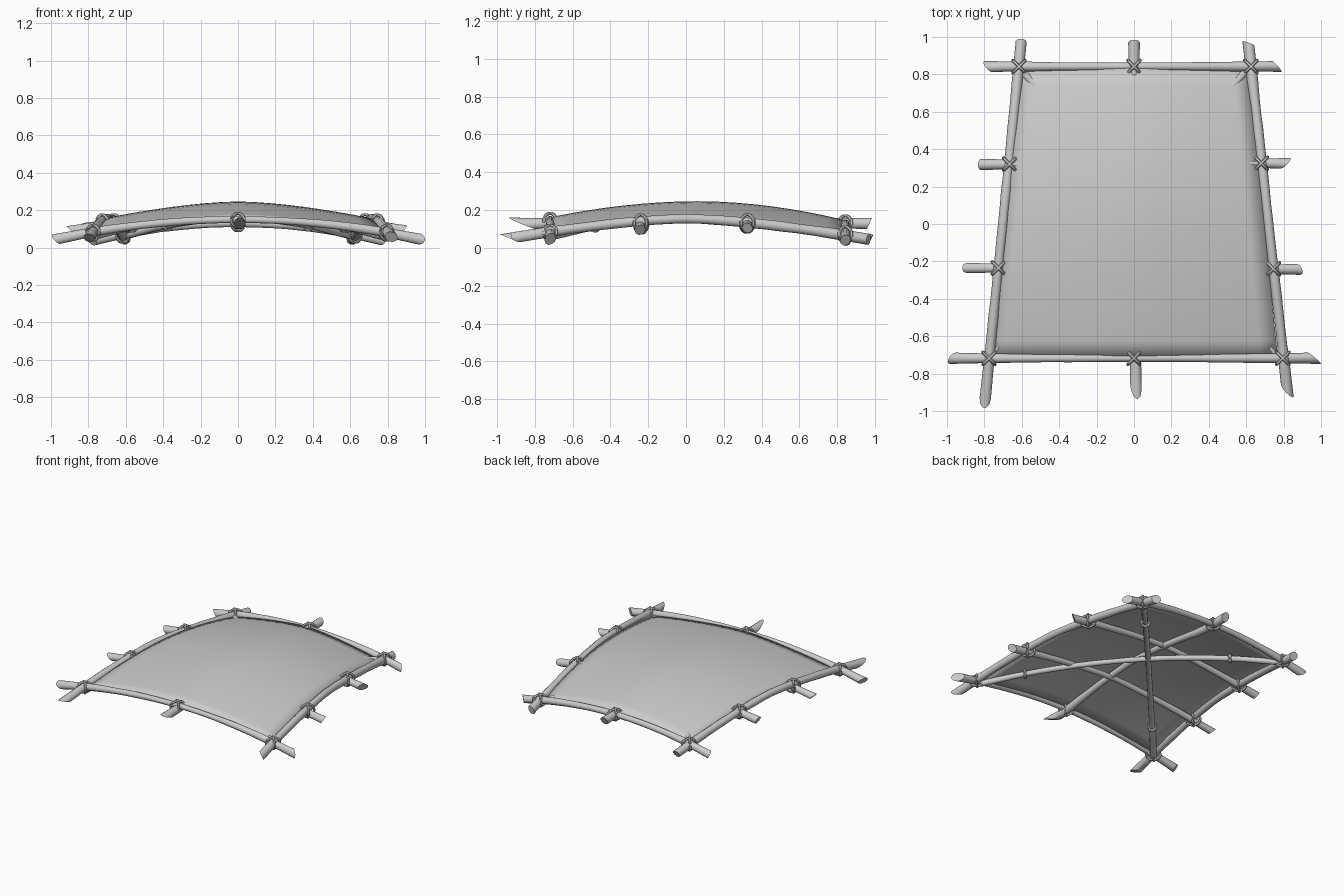
import bpy, bmesh, math, random
from mathutils import Vector

if "Cube" in bpy.data.objects:
    bpy.data.objects.remove(bpy.data.objects["Cube"])

random.seed(4)
grey = bpy.data.materials.new("weathered_grey")
grey.diffuse_color = (0.6, 0.6, 0.6, 1)
grey.use_nodes = True
grey.node_tree.nodes["Principled BSDF"].inputs["Base Color"].default_value = grey.diffuse_color
UP = Vector((0, 0, 1))


def finish(name, bm):
    bmesh.ops.recalc_face_normals(bm, faces=bm.faces[:])
    me = bpy.data.meshes.new(name)
    bm.to_mesh(me)
    bm.free()
    me.materials.append(grey)
    me.shade_smooth()
    me.set_sharp_from_angle(angle=math.radians(40))
    ob = bpy.data.objects.new(name, me)
    bpy.context.collection.objects.link(ob)
    return ob


def tube(bm, pts, radii, sides, cuts=None, closed=False):
    """Sweep a round section; cuts = (side, up) lean of the sliced start and end."""
    n, rings = len(pts), []
    for i, p in enumerate(pts):
        a = pts[i - 1] if closed or i else p
        b = pts[(i + 1) % n] if closed or i < n - 1 else p
        t = (b - a).normalized()
        ref = UP if abs(t.z) < 0.95 or not closed else Vector((1, 0, 0))
        s = t.cross(ref).normalized()
        u = s.cross(t)
        ring = []
        for k in range(sides):
            ang = math.tau * k / sides
            c, d = math.cos(ang), math.sin(ang)
            q = p + (s * c + u * d) * radii[i]
            if cuts and i in (0, n - 1):
                cs, cu = cuts[0 if i == 0 else 1]
                back = (abs(cs) + abs(cu) - cs * c - cu * d) * 0.5
                q += t * back * (1 if i == 0 else -1)
            ring.append(bm.verts.new(q))
        rings.append(ring)
    for i in range(n if closed else n - 1):
        r0, r1 = rings[i], rings[(i + 1) % n]
        for k in range(sides):
            m = (k + 1) % sides
            bm.faces.new((r0[k], r0[m], r1[m], r1[k]))
    if not closed:
        bm.faces.new(rings[0])
        bm.faces.new(rings[-1])


def pole(name, start, end, height, r_mid, r_end, cuts, steps=18):
    """Slightly knobbly bent pole; height(x, y) gives the arch."""
    a, b = Vector(start), Vector(end)
    pts, radii = [], []
    # the first and last spans are long enough to carry the slanted cut
    ts = [0] + [0.115 + 0.77 * i / steps for i in range(steps + 1)] + [1]
    for t in ts:
        p = a.lerp(b, t)
        pts.append(Vector((p.x, p.y, height(p.x, p.y))))
        w = abs(2 * t - 1) ** 2
        radii.append((r_mid + (r_end - r_mid) * w) * random.uniform(0.95, 1.05))
    bm = bmesh.new()
    tube(bm, pts, radii, 10, cuts)
    return finish(name, bm)


# Arch heights of each pole
def front_z(x, y): return 0.15 - 0.11 * x * x
def back_z(x, y): return 0.13 - 0.15 * x * x
def side_z(x, y): return 0.155 - 0.115 * abs(y) ** 1.5
def cross_z(x, y): return 0.19 - 0.115 * abs(x) ** 1.5
def ridge_z(x, y): return max(0.215 - 0.14 * abs(y) ** 1.5, 0.13)
def diagonal_z(x, y): return 0.165 - 0.105 * ((y - 0.06) / 0.78) ** 2


# Outer frame
pole("front_rail", (-1, -0.718), (1, -0.718), front_z, 0.019, 0.031, ((0.03, 0.03), (0.07, 0)))
pole("back_rail", (-0.81, 0.842), (0.79, 0.842), back_z, 0.021, 0.029, ((-0.04, 0.02), (0.05, 0)))
pole("left_rail", (-0.8, -0.98), (-0.602, 0.985), side_z, 0.026, 0.03, ((0, 0.1), (0, 0.02)))
pole("right_rail", (0.825, -0.94), (0.61, 0.98), side_z, 0.026, 0.03, ((0.07, 0.03), (-0.03, 0)))

# Inner supports
pole("ridge_pole", (0.01, -0.955), (0, 0.985), ridge_z, 0.022, 0.032, ((0.04, 0.15), (0, 0.03)))
pole("front_cross_pole", (-0.915, -0.235), (0.905, -0.243), cross_z, 0.02, 0.028, ((0, 0.04), (0.02, 0.03)))
pole("back_cross_pole", (-0.83, 0.318), (0.845, 0.325), cross_z, 0.02, 0.029, ((0, 0.02), (-0.05, 0.02)))
for s, name in ((1, "rising"), (-1, "falling")):
    pole(name + "_diagonal", (-0.77 * s, -0.71), (0.61 * s, 0.83), diagonal_z, 0.019, 0.021, ((0, 0), (0, 0)))


# Cloth cover stretched over the frame
def cover_point(u, v):
    y = 0.06 + 0.78 * v
    half = 0.69 - 0.08 * v
    # front and back hems bow slightly
    drop = 0.085 if v < 0 else 0.1
    return Vector((u * half, y, 0.247 - 0.085 * abs(u) ** 1.6 - drop * abs(v) ** 1.9))


bm = bmesh.new()
N = 16
grid = [[bm.verts.new(cover_point(2 * i / N - 1, 2 * j / N - 1)) for i in range(N + 1)]
        for j in range(N + 1)]
for j in range(N):
    for i in range(N):
        bm.faces.new((grid[j][i], grid[j][i + 1], grid[j + 1][i + 1], grid[j + 1][i]))
cover = finish("cloth_cover", bm)
mod = cover.modifiers.new("thickness", 'SOLIDIFY')
mod.thickness = 0.006


# Rope lashings: two crossed loops around each joint
def lashing(name, x, y, z, tall, wide=0.048, angles=(45, -45)):
    bm = bmesh.new()
    for deg in angles:
        d = Vector((math.cos(math.radians(deg)), math.sin(math.radians(deg)), 0))
        c = Vector((x, y, z))
        pts = []
        for k in range(16):
            a = math.tau * (k + 0.5) / 16
            pts.append(c + d * wide * math.cos(a) + UP * tall * math.sin(a))
        tube(bm, pts, [0.009] * 16, 6, closed=True)
    return finish(name, bm)


joints = (("front_left", -0.775, -0.718, 0.08, 0.04), ("front_right", 0.795, -0.718, 0.08, 0.04),
          ("back_left", -0.615, 0.842, 0.07, 0.042), ("back_right", 0.625, 0.842, 0.07, 0.042),
          ("ridge_front", 0, -0.718, 0.145, 0.038), ("ridge_back", 0, 0.842, 0.13, 0.04),
          ("front_cross_left", -0.725, -0.235, 0.128, 0.047), ("front_cross_right", 0.745, -0.24, 0.128, 0.047),
          ("back_cross_left", -0.665, 0.32, 0.13, 0.047), ("back_cross_right", 0.68, 0.325, 0.13, 0.047))
for name, x, y, z, tall in joints:
    lashing(name + "_lashing", x, y, z, tall)

# Rope bands along the diagonals
for s in (-1, 1):
    for y, x in ((-0.48, 0.564), (0.57, 0.377)):
        lashing("diagonal_band", s * x, y, diagonal_z(0, y), 0.026, 0.026,
                (130 * s, 145 * s) if y > 0 else (50 * s, 35 * s))
